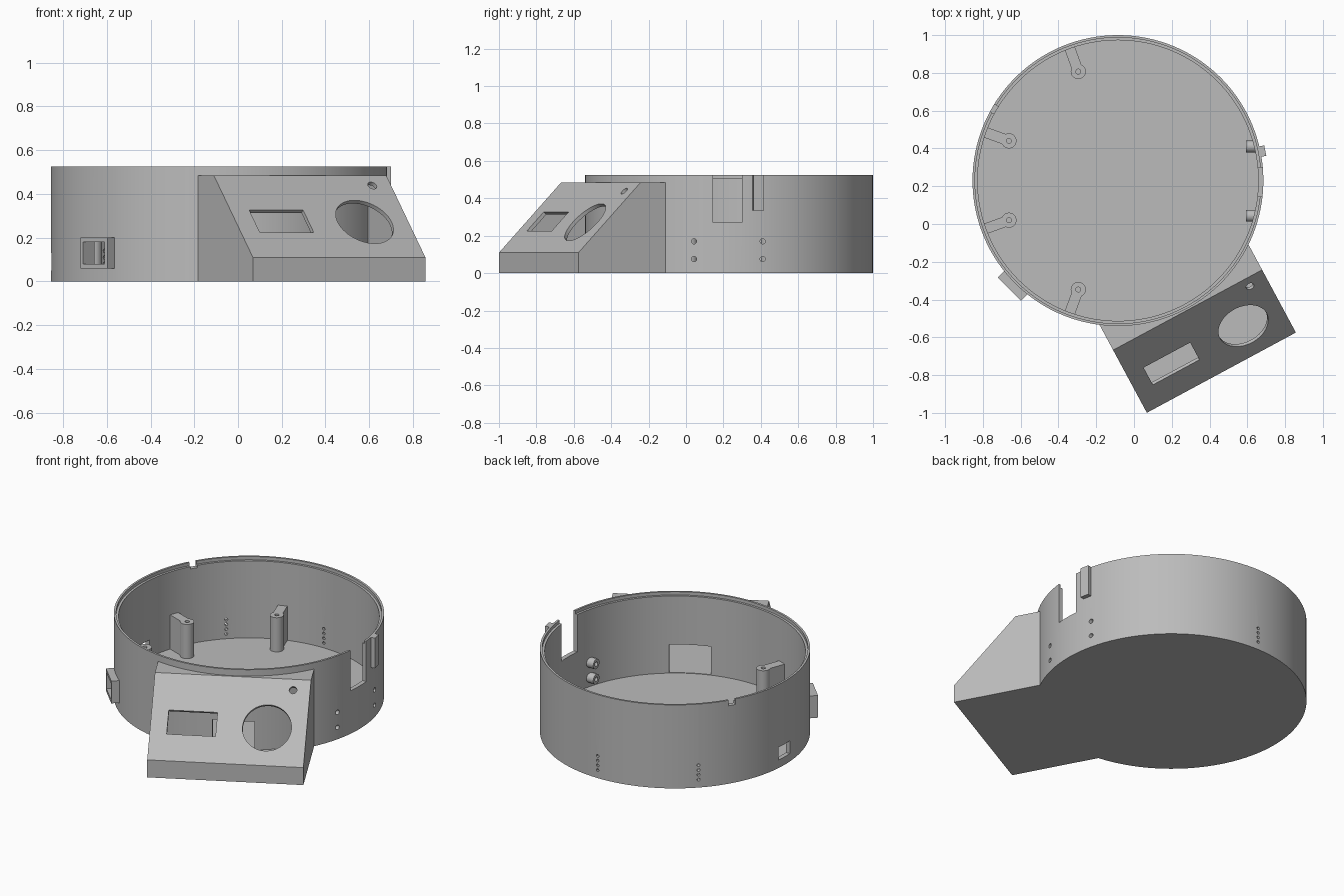
import bpy, bmesh
from math import radians, pi
from mathutils import Matrix, Vector

if "Cube" in bpy.data.objects:
    bpy.data.objects.remove(bpy.data.objects["Cube"], do_unlink=True)

CENTRE = Matrix.Translation((-0.085, 0.23, 0))
R, HEIGHT, FLOOR, INNER = 0.77, 0.525, 0.02, 0.743
CONSOLE = -61.7

grey = bpy.data.materials.new("plain_grey")
grey.use_nodes = True
grey.diffuse_color = (0.5, 0.5, 0.5, 1)
grey.node_tree.nodes["Principled BSDF"].inputs["Base Color"].default_value = (0.5, 0.5, 0.5, 1)


def finish(name, bm, angle):
    """Turn a bmesh in (radial, tangential, up) space into an object at a bearing."""
    bmesh.ops.recalc_face_normals(bm, faces=bm.faces)
    bm.transform(CENTRE @ Matrix.Rotation(radians(angle), 4, "Z"))
    mesh = bpy.data.meshes.new(name)
    bm.to_mesh(mesh)
    bm.free()
    mesh.materials.append(grey)
    ob = bpy.data.objects.new(name, mesh)
    bpy.context.collection.objects.link(ob)
    return ob


def box(name, angle, x, y, z):
    bm = bmesh.new()
    size = [b - a for a, b in (x, y, z)]
    mid = [(a + b) / 2 for a, b in (x, y, z)]
    bmesh.ops.create_cube(bm, size=1, matrix=Matrix.Translation(mid) @ Matrix.Diagonal((*size, 1)))
    return finish(name, bm, angle)


def rod(name, angle, mid, radius, length, tilt=0, sides=32):
    """Cylinder; tilt leans its axis from up towards the radial direction."""
    bm = bmesh.new()
    bmesh.ops.create_cone(bm, cap_ends=True, segments=sides, radius1=radius, radius2=radius,
                          depth=length,
                          matrix=Matrix.Translation(mid) @ Matrix.Rotation(radians(tilt), 4, "Y"))
    return finish(name, bm, angle)


def prism(name, angle, profile, half):
    """Extrude a (radial, up) profile sideways."""
    bm = bmesh.new()
    face = bm.faces.new([bm.verts.new((x, -half, z)) for x, z in profile])
    ext = bmesh.ops.extrude_face_region(bm, geom=[face])
    moved = [v for v in ext["geom"] if isinstance(v, bmesh.types.BMVert)]
    bmesh.ops.translate(bm, verts=moved, vec=(0, 2 * half, 0))
    return finish(name, bm, angle)


def cut(ob, cutters):
    for c in cutters:
        c.hide_render = True
        mod = ob.modifiers.new("cut", "BOOLEAN")
        mod.operation, mod.solver, mod.object = "DIFFERENCE", "EXACT", c
    deps = bpy.context.evaluated_depsgraph_get()
    mesh = bpy.data.meshes.new_from_object(ob.evaluated_get(deps))
    ob.modifiers.clear()
    ob.data = mesh
    for c in cutters:
        bpy.data.objects.remove(c, do_unlink=True)


def smooth(ob):
    bpy.ops.object.select_all(action="DESELECT")
    ob.select_set(True)
    bpy.context.view_layer.objects.active = ob
    bpy.ops.object.shade_smooth_by_angle(angle=radians(30))


# Round tray with a stepped rim
bm = bmesh.new()
profile = [(0, 0), (R, 0), (R, HEIGHT), (0.757, HEIGHT), (0.757, 0.505),
           (INNER, 0.505), (INNER, FLOOR), (0, FLOOR)]
verts = [bm.verts.new((x, 0, z)) for x, z in profile]
edges = [bm.edges.new(pair) for pair in zip(verts, verts[1:])]
bmesh.ops.spin(bm, geom=verts + edges, cent=(0, 0, 0), axis=(0, 0, 1),
               angle=2 * pi, steps=128, use_merge=False)
bmesh.ops.remove_doubles(bm, verts=bm.verts, dist=0.0005)
tray = finish("round_tray", bm, 0)

through = (0.68, 0.85)
cutters = [
    box("cable_notch", 0, through, (-0.085, 0.07), (0.27, 0.6)),
    box("rim_notch", 150, through, (-0.022, 0.022), (0.49, 0.6)),
    box("side_window", 179, through, (-0.055, 0.055), (0.05, 0.13)),
    box("socket_opening", 225, through, (-0.07, 0.07), (0.08, 0.18)),
    box("console_opening", CONSOLE, through, (-0.12, 0.12), (FLOOR + 0.003, 0.2)),
]
for angle in (90, 135):
    for i in range(4):
        cutters.append(rod("vent", angle, (0.76, 0, 0.05 + 0.03 * i), 0.009, 0.1, 90, 12))
screws = [(y, z) for y in (-0.187, 0.18) for z in (0.075, 0.17)]
for y, z in screws:
    cutters.append(rod("screw_hole", 0, (0.74, y, z), 0.014, 0.14, 90, 16))
cut(tray, cutters)
smooth(tray)

# Sloped console, hollow inside and fitted against the tray
console = prism("console", CONSOLE, [(0.5, 0), (1.155, 0), (1.155, 0.11), (0.778, 0.485), (0.5, 0.485)], 0.448)
cavity = prism("cavity", CONSOLE, [(0.45, FLOOR), (1.135, FLOOR), (1.135, 0.1),
                                   (0.77, 0.465), (0.45, 0.465)], 0.425)
tray_space = rod("tray_space", 0, (0, 0, 0.3), 0.762, 1, sides=128)


def on_slope(d):
    return 1.264 - d


screen = box("screen_cutter", CONSOLE, (-0.073, 0.073), (-0.35, -0.07), (-0.06, 0.06))
tilt = (CENTRE @ Matrix.Rotation(radians(CONSOLE), 4, "Z"))
screen.data.transform(tilt @ Matrix.Translation((0.988, 0, on_slope(0.988)))
                      @ Matrix.Rotation(radians(45), 4, "Y") @ tilt.inverted())
dial = rod("dial_cutter", CONSOLE, (0.992, 0.22, on_slope(0.992)), 0.14, 0.1, 45, 64)
lamp = rod("lamp_cutter", CONSOLE, (0.825, 0.35, on_slope(0.825)), 0.022, 0.1, 45, 24)
cut(console, [cavity, tray_space, screen, dial, lamp])
smooth(console)

# Lid posts, each tied to the wall by an arm
for i, angle in enumerate((110, 160, 200, 250)):
    post = rod(f"post_{i + 1}", angle, (0.614, 0, 0.125), 0.04, 0.22)
    cut(post, [rod("post_hole", angle, (0.614, 0, 0.2), 0.013, 0.2, sides=16)])
    smooth(post)
    box(f"post_arm_{i + 1}", angle, (0.635, 0.75), (-0.028, 0.028), (0.015, 0.235))

# Screw bosses on the inside of the wall
for i, (y, z) in enumerate(screws):
    boss = rod(f"screw_boss_{i + 1}", 0, (0.707, y, z), 0.031, 0.056, 90)
    cut(boss, [rod("boss_hole", 0, (0.7, y, z), 0.014, 0.2, 90, 16)])
    smooth(boss)

# Socket housing and outer rib
socket = box("socket_housing", 225, (0.75, 0.812), (-0.087, 0.087), (0.06, 0.2))
cut(socket, [box("socket_hole", 225, (0.7, 0.9), (-0.07, 0.07), (0.08, 0.18))])
box("outer_rib", 11.5, (0.76, 0.796), (-0.028, 0.028), (0.335, HEIGHT))
